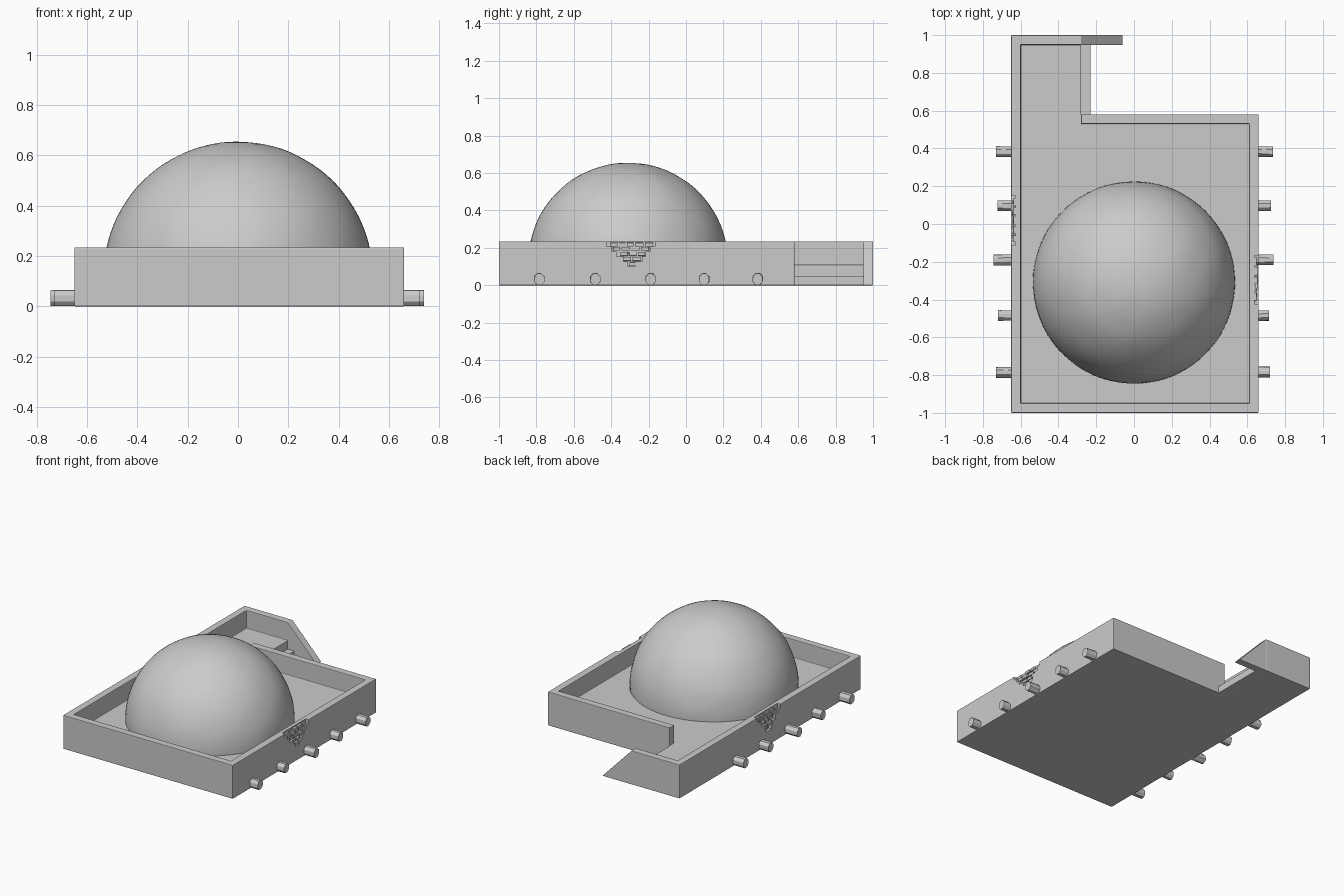
import bpy, bmesh, math, random
from mathutils import Matrix, Vector, noise

if "Cube" in bpy.data.objects:
    bpy.data.objects.remove(bpy.data.objects["Cube"])

random.seed(4)
TOP, FLOOR = 0.235, 0.11


def finish(name, bm, smooth=None):
    bmesh.ops.recalc_face_normals(bm, faces=bm.faces)
    me = bpy.data.meshes.new(name)
    bm.to_mesh(me)
    bm.free()
    ob = bpy.data.objects.new(name, me)
    bpy.context.collection.objects.link(ob)
    if smooth:
        bpy.ops.object.select_all(action='DESELECT')
        bpy.context.view_layer.objects.active = ob
        ob.select_set(True)
        bpy.ops.object.shade_smooth_by_angle(angle=math.radians(smooth))
    return ob


def prism(name, pts, offset):
    """Extrude a closed 3D outline along an offset vector."""
    bm = bmesh.new()
    face = bm.faces.new([bm.verts.new(p) for p in pts])
    ext = bmesh.ops.extrude_face_region(bm, geom=[face], use_keep_orig=True)
    moved = [g for g in ext['geom'] if isinstance(g, bmesh.types.BMVert)]
    bmesh.ops.translate(bm, verts=moved, vec=offset)
    return finish(name, bm)


def bevel(ob, width):
    m = ob.modifiers.new("worn_edges", 'BEVEL')
    m.width, m.segments, m.limit_method = width, 2, 'ANGLE'


def cut(ob, cutter):
    m = ob.modifiers.new("cut", 'BOOLEAN')
    m.operation, m.solver, m.object = 'DIFFERENCE', 'EXACT', cutter
    cutter.hide_render = True
    cutter.hide_set(True)


# L-shaped block, hollowed to leave a parapet around the flat roof
outer = [(-.65, -1), (.66, -1), (.66, .58), (-.28, .58), (-.28, 1), (-.65, 1)]
inner = [(-.60, -.95), (.61, -.95), (.61, .53), (-.28, .53), (-.28, .58),
         (-.2, .60), (-.2, .95), (-.60, .95)]
walls = prism("walls_and_roof", [(x, y, 0) for x, y in outer], (0, 0, TOP))
cut(walls, prism("roof_cutter", [(x, y, FLOOR) for x, y in inner], (0, 0, .3)))
bevel(walls, .004)

# Low step beside the extension and sloping buttress at its back
step = prism("side_step", [(-.285, .57, 0), (-.23, .57, 0), (-.23, .96, 0),
                           (-.285, .96, 0)], (0, 0, .05))
bevel(step, .004)
buttress = prism("sloping_buttress", [(-.285, .948, 0), (-.06, .948, 0), (-.06, .948, .006),
                                      (-.28, .948, TOP), (-.285, .948, TOP)], (0, .052, 0))
bevel(buttress, .003)

# Dome with faint plaster unevenness
bm = bmesh.new()
bmesh.ops.create_uvsphere(bm, u_segments=80, v_segments=48, radius=.535,
                          matrix=Matrix.Translation((0, -.31, .12)))
bmesh.ops.bisect_plane(bm, geom=bm.verts[:] + bm.edges[:] + bm.faces[:],
                       plane_co=(0, 0, FLOOR - .004), plane_no=(0, 0, 1), clear_inner=True)
centre = Vector((0, -.31, .12))
for v in bm.verts:
    v.co += (v.co - centre).normalized() * noise.noise(v.co * 9) * .002
finish("dome", bm, 40)


# Chipped plaster: stepped recess with exposed bricks, on each side wall
def damage(name, side, x, y0):
    rows = [.13, .105, .075, .05, .025]
    h = .027
    left, right = [], []
    z = TOP + .01
    for i, w in enumerate(rows):
        low = TOP - (i + 1) * h
        a, b = random.uniform(-.008, .008), random.uniform(-.008, .008)
        left += [(y0 - w + a, z), (y0 - w + a, low)]
        right += [(y0 + w + b, z), (y0 + w + b, low)]
        z = low
    outline = left + right[::-1]
    x_in = x - side * .022
    cutter = prism(name + "_cutter", [(x_in, y, z) for y, z in outline], (side * .06, 0, 0))
    cut(walls, cutter)
    bm = bmesh.new()
    for i, w in enumerate(rows):
        y = y0 - w + .01 - (i % 2) * .008
        while y < y0 + w - .015:
            length = min(random.uniform(.04, .055), y0 + w - y)
            out = random.uniform(.008, .018)
            zc = TOP - (i + .5) * h - (.004 if i == 0 else 0)
            mat = (Matrix.Translation((x_in + side * (out / 2 - .002), y + length / 2, zc))
                   @ Matrix.Diagonal((out + .004, length - .007, h - .007, 1)))
            bmesh.ops.create_cube(bm, size=1, matrix=mat)
            y += length
    bevel(finish(name, bm), .002)


damage("right_exposed_bricks", 1, .66, -.29)
damage("left_exposed_bricks", -1, -.65, .02)


# Log ends sticking out of both side walls
def log_end(name, side, wall, tip, y):
    bm = bmesh.new()
    length = tip - wall + .012
    mat = (Matrix.Translation((side * (tip - length / 2), y, .033))
           @ Matrix.Rotation(side * math.pi / 2, 4, 'Y')
           @ Matrix.Diagonal((.034, .030, length, 1))
           @ Matrix.Rotation(math.pi / 8, 4, 'Z'))
    bmesh.ops.create_cone(bm, segments=8, radius1=1, radius2=1, depth=1,
                          cap_ends=True, matrix=mat)
    for v in bm.verts:
        v.co.y += random.uniform(-.002, .002)
        v.co.z = max(0, v.co.z)
    bm.normal_update()
    end = [f for f in bm.faces if f.normal.x * side > .9]
    bmesh.ops.inset_region(bm, faces=end, thickness=.006, depth=-.003)
    bevel(finish(name, bm), .002)


log_y = [-.785, -.485, -.19, .097, .383]
right_tips = [.722, .715, .74, .726, .736]
left_tips = [.732, .72, .745, .724, .732]
for i, y in enumerate(log_y):
    log_end(f"right_log_{i + 1}", 1, .66, right_tips[i], y)
    log_end(f"left_log_{i + 1}", -1, .65, left_tips[i], y)
